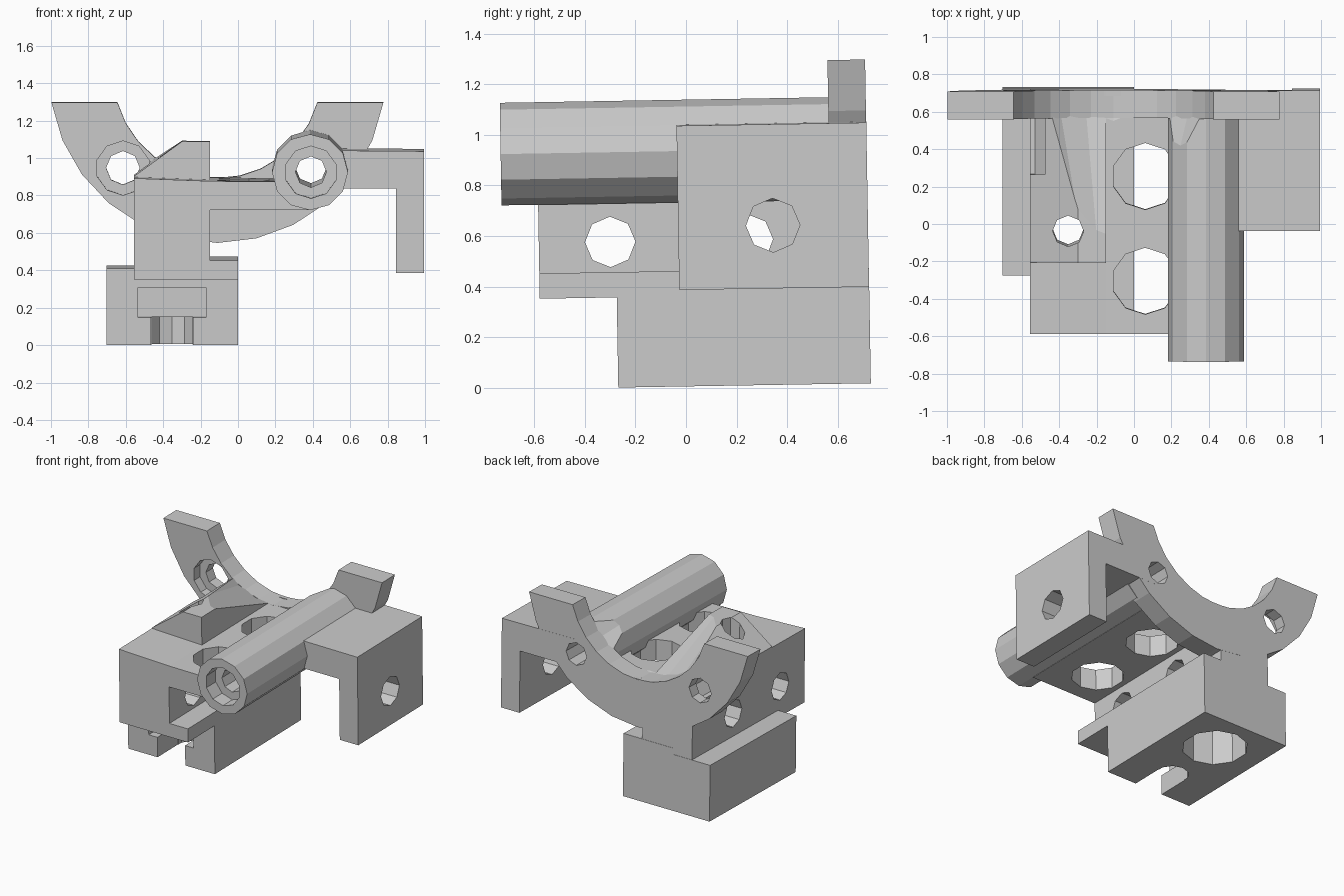
import bpy, bmesh
from math import radians, sin, cos, asin, pi
from mathutils import Matrix, Vector

if "Cube" in bpy.data.objects:
    bpy.data.objects.remove(bpy.data.objects["Cube"])


def make(name, bm):
    bmesh.ops.recalc_face_normals(bm, faces=bm.faces)
    me = bpy.data.meshes.new(name)
    bm.to_mesh(me)
    bm.free()
    ob = bpy.data.objects.new(name, me)
    bpy.context.collection.objects.link(ob)
    return ob


def extrude(name, pts, y0, y1):
    """Profile in x/z, extruded along y."""
    bm = bmesh.new()
    f = bm.faces.new([bm.verts.new((x, y0, z)) for x, z in pts])
    r = bmesh.ops.extrude_face_region(bm, geom=[f])
    vs = [v for v in r["geom"] if isinstance(v, bmesh.types.BMVert)]
    bmesh.ops.translate(bm, verts=vs, vec=(0, y1 - y0, 0))
    return make(name, bm)


def box(name, x0, x1, y0, y1, z0, z1):
    return extrude(name, [(x0, z0), (x1, z0), (x1, z1), (x0, z1)], y0, y1)


def cyl(name, axis, u, v, r, a, b, n=8, r2=None):
    """Cylinder or cone along an axis from a to b; u, v are the other two coordinates."""
    m = (a + b) / 2
    loc, rot = {
        "x": ((m, u, v), Matrix.Rotation(pi / 2, 4, "Y")),
        "y": ((u, m, v), Matrix.Rotation(-pi / 2, 4, "X")),
        "z": ((u, v, m), Matrix.Identity(4)),
    }[axis]
    bm = bmesh.new()
    bmesh.ops.create_cone(bm, cap_ends=True, segments=n, radius1=r,
                          radius2=r if r2 is None else r2, depth=b - a,
                          matrix=Matrix.Translation(loc) @ rot)
    return make(name, bm)


def combine(ob, op, *others):
    for o in others:
        o.hide_render = True
        m = ob.modifiers.new(op, "BOOLEAN")
        m.operation, m.solver, m.object = op, "EXACT", o
        bpy.context.view_layer.objects.active = ob
        bpy.ops.object.modifier_apply(modifier=m.name)
        bpy.data.objects.remove(o)


# Main channel: web with a wide top flange and a short bottom flange
body = extrude("mount_bracket", [
    (-.555, .365), (0, .365), (0, .465), (-.15, .465), (-.15, .735),
    (.385, .735), (.385, .885), (-.15, .89), (-.555, .905)], -.573, .73)
combine(body, "DIFFERENCE", *[cyl("flange_hole", "z", .06, y, .178, .6, 1, 10)
                              for y in (-.29, .27)])

# Wedge on top and the long screw tube
combine(body, "UNION",
        extrude("wedge", [(-.555, .85), (-.15, .85), (-.15, 1.095),
                          (-.3, 1.095), (-.555, .91)], -.19, .6),
        cyl("screw_tube", "y", .385, .94, .203, -.718, .62, 12))

# Tapered air passage leading to the ring
CX, CZ = -.11, 1.44
combine(body, "DIFFERENCE",
        cyl("air_cone", "y", CX, CZ, .155, -.62, .70, 24, .595))

# Half ring plate at the back
RO, RI, TOP, N = .9, .555, 1.29, 12


def arc(r):
    a = asin((TOP - CZ) / r)
    start, end = pi - a, 2 * pi + a
    return [(CX + r * cos(start + (end - start) * i / N),
             CZ + r * sin(start + (end - start) * i / N)) for i in range(N + 1)]


combine(body, "UNION", extrude("half_ring", arc(RO) + arc(RI)[::-1], .582, .731))

# Lower foot block and the side arm
combine(body, "UNION",
        extrude("foot_block", [(-.703, .008), (0, .008), (0, .464),
                               (-.4, .464), (-.4, .418), (-.703, .418)], -.268, .732),
        extrude("side_arm", [(.41, .84), (.845, .84), (.845, .39), (.995, .39),
                             (.995, 1.04), (.41, 1.045)], -.02, .7315))

# Nut slot, bolt slot with a round end, and round pocket in the foot
combine(body, "DIFFERENCE",
        box("nut_slot", -.535, -.17, -.4, .15, .155, .315),
        box("bolt_slot", -.465, -.24, -.4, -.03, -.1, .2),
        cyl("slot_end", "z", -.3525, -.03, .114, -.1, .2, 10),
        cyl("foot_pocket", "z", -.35, .42, .22, -.1, .29, 10),
        cyl("foot_bolt_hole", "z", -.352, -.02, .083, .25, 1.3))

# Screw holes with counterbores, side holes
combine(body, "DIFFERENCE",
        cyl("tube_bore", "y", .39, .94, .083, -.9, .9),
        cyl("tube_recess", "y", .39, .94, .14, -.9, -.61, 10),
        cyl("ring_bore", "y", -.615, .94, .09, .5, .9),
        cyl("ring_recess", "y", -.615, .94, .145, .28, .65, 10),
        cyl("web_hole_front", "x", -.29, .585, .1, -.8, -.05),
        cyl("web_hole_back", "x", .255, .585, .1, -.8, -.05),
        cyl("arm_hole", "x", .355, .64, .107, .7, 1.2))

# Slight backward lean of the whole part, then rest it on the ground
me = body.data
me.transform(Matrix.Rotation(.017, 4, "X"))
me.transform(Matrix.Translation(Vector((0, 0, -min(v.co.z for v in me.vertices)))))
for p in me.polygons:
    p.use_smooth = False
